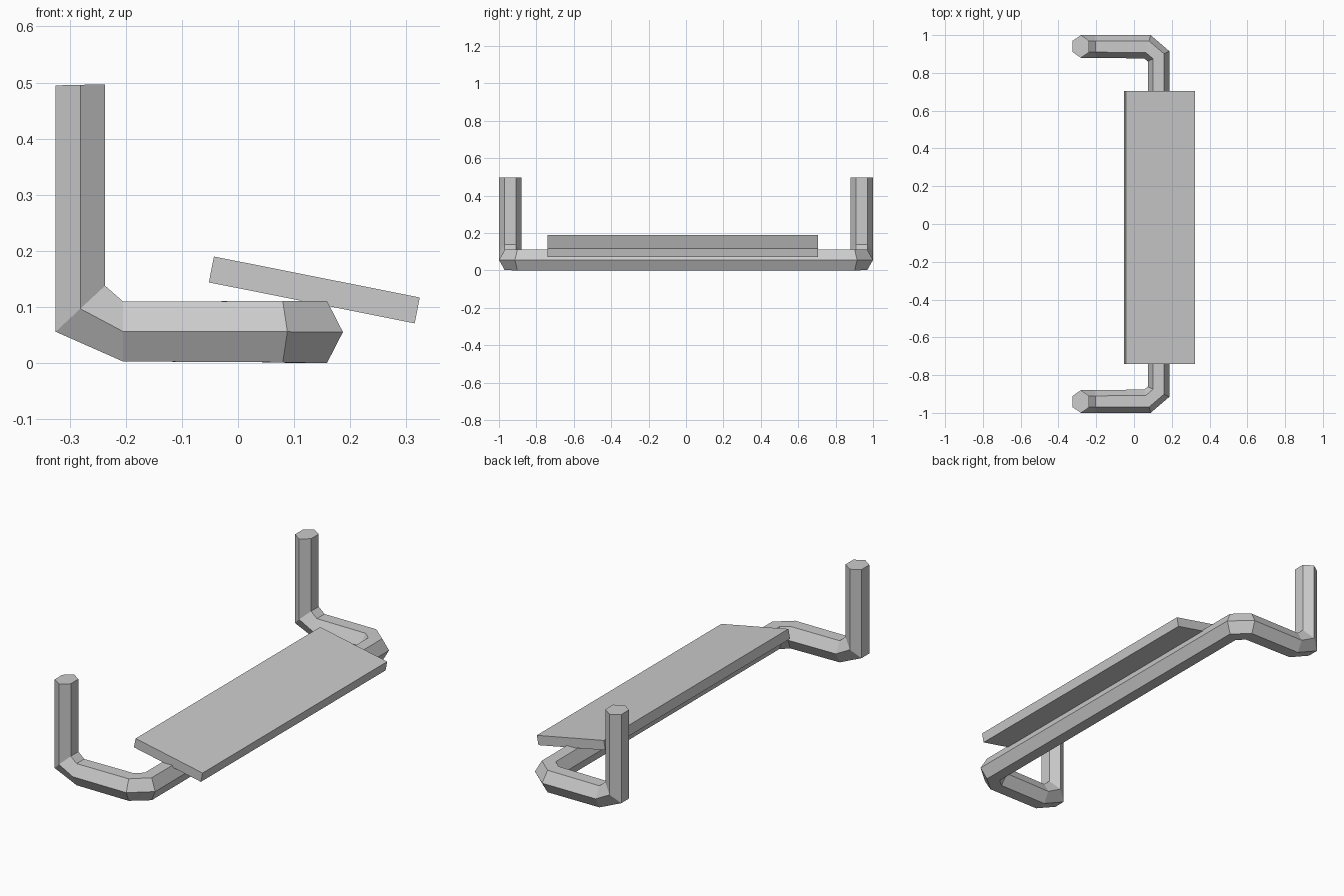
import bpy
import bmesh
import math
from mathutils import Vector

cube = bpy.data.objects.get("Cube")
if cube:
    bpy.data.objects.remove(cube, do_unlink=True)

# Single flat grey
grey = bpy.data.materials.new("light_grey")
grey.use_nodes = True
color = (0.6, 0.6, 0.6, 1)
grey.diffuse_color = color
grey.node_tree.nodes["Principled BSDF"].inputs["Base Color"].default_value = color


def make_object(name, bm):
    bmesh.ops.recalc_face_normals(bm, faces=bm.faces)
    mesh = bpy.data.meshes.new(name)
    bm.to_mesh(mesh)
    bm.free()
    mesh.materials.append(grey)
    obj = bpy.data.objects.new(name, mesh)
    bpy.context.collection.objects.link(obj)
    return obj


def hex_ring(bm, center, side, flat):
    """Hexagon with points along side and flat edges along flat."""
    c, s, f = Vector(center), Vector(side), Vector(flat)
    ring = []
    for i in range(6):
        a = math.radians(60 * i)
        ring.append(bm.verts.new(c + s * math.cos(a) + f * math.sin(a) / math.sin(math.pi / 3)))
    return ring


# Bent bar: section centre, outward half-width, half-height, from one post top to the middle
half_path = [
    ((-0.281, -0.94, 0.496), (0, -0.06, 0), (0.044, 0, 0.001)),
    ((-0.281, -0.94, 0.097), (0, -0.06, 0), (0.044, 0, 0.041)),
    ((-0.205, -0.94, 0.0565), (0, -0.06, 0), (0, 0, 0.0535)),
    ((0.0715, -0.938, 0.056), (0.0165, -0.062, 0), (0, 0, 0.0545)),
    ((0.13, -0.888, 0.0555), (0.057, -0.027, 0), (0, 0, 0.0555)),
]


def flip(v):
    return (v[0], -v[1], v[2])


path = half_path + [tuple(flip(v) for v in sec) for sec in reversed(half_path)]
bm = bmesh.new()
rings = [hex_ring(bm, *sec) for sec in path]
for a, b in zip(rings, rings[1:]):
    for i in range(6):
        j = (i + 1) % 6
        bm.faces.new((a[i], a[j], b[j], b[i]))
bm.faces.new(rings[0])
bm.faces.new(rings[-1])
make_object("bent_hex_bar", bm)

# Tilted flat board resting on the bar
bm = bmesh.new()
bmesh.ops.create_cube(bm, size=1)
bmesh.ops.scale(bm, vec=(0.374, 1.445, 0.047), verts=bm.verts)
board = make_object("tilted_board", bm)
board.location = (0.136, -0.0175, 0.1305)
board.rotation_euler.y = math.radians(11.25)
